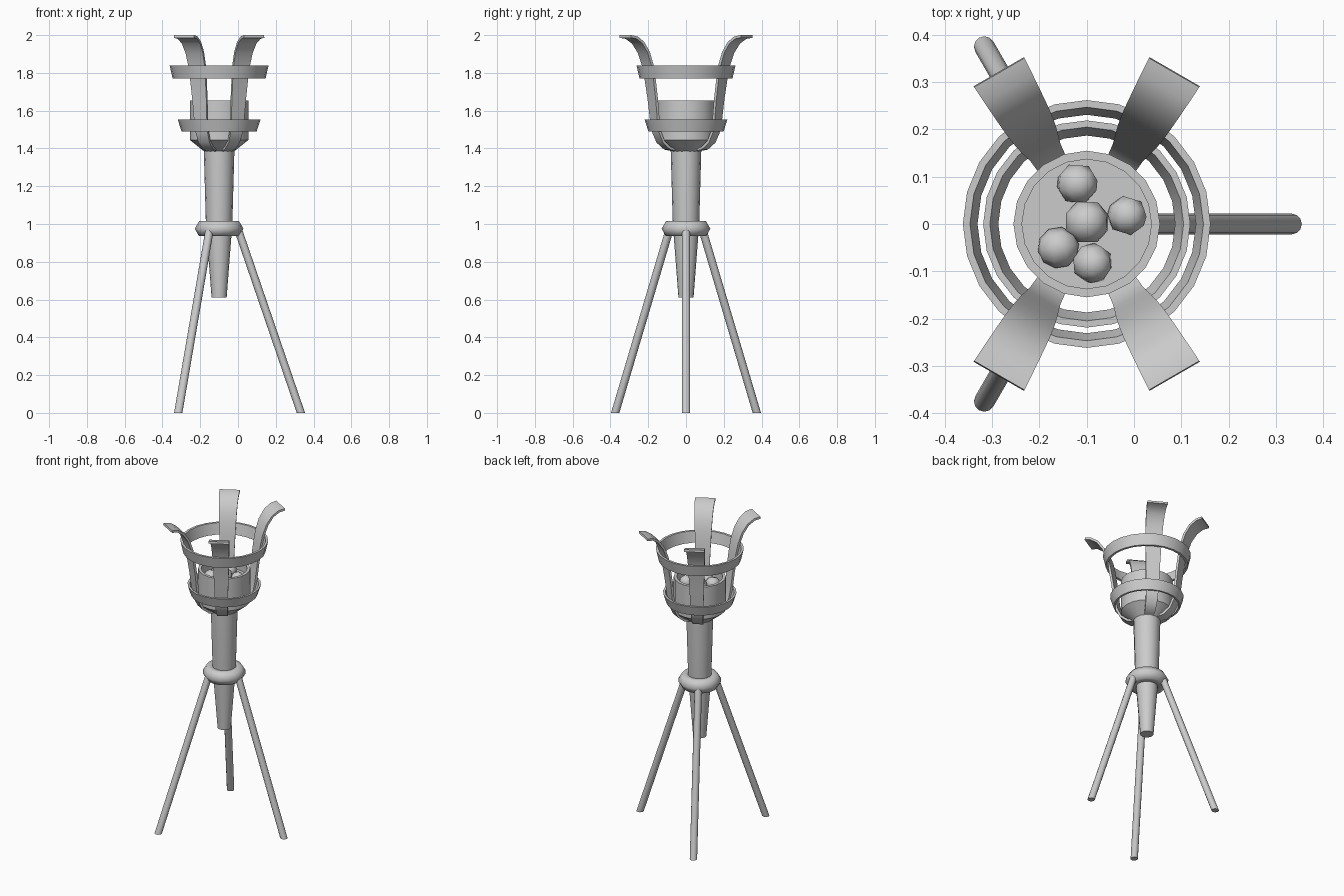
import bpy, bmesh, math, random
from mathutils import Vector, Euler

if "Cube" in bpy.data.objects:
    bpy.data.objects.remove(bpy.data.objects["Cube"])

random.seed(4)
AXIS = Vector((-0.1, 0, 0))   # vertical axis of the brazier


def finish(name, bm, angle=35):
    bmesh.ops.remove_doubles(bm, verts=bm.verts, dist=1e-5)
    bmesh.ops.recalc_face_normals(bm, faces=bm.faces)
    me = bpy.data.meshes.new(name)
    bm.to_mesh(me)
    bm.free()
    ob = bpy.data.objects.new(name, me)
    ob.location = AXIS
    bpy.context.collection.objects.link(ob)
    bpy.ops.object.select_all(action='DESELECT')
    ob.select_set(True)
    bpy.context.view_layer.objects.active = ob
    bpy.ops.object.shade_smooth_by_angle(angle=math.radians(angle))
    return ob


def skin(bm, loops, wrap, caps=False):
    """Bridge equal-length vertex loops with quads."""
    n = len(loops[0])
    pairs = list(zip(loops, loops[1:])) + ([(loops[-1], loops[0])] if wrap else [])
    for a, b in pairs:
        for i in range(n):
            j = (i + 1) % n
            bm.faces.new((a[i], a[j], b[j], b[i]))
    if caps:
        bm.faces.new(loops[0])
        bm.faces.new(loops[-1])


def lathe(name, profile, sides, closed=False, angle=35):
    bm = bmesh.new()
    loops = [[bm.verts.new((r * math.cos(2 * math.pi * i / sides),
                            r * math.sin(2 * math.pi * i / sides), z))
              for i in range(sides)] for r, z in profile]
    skin(bm, loops, closed, caps=not closed)
    return finish(name, bm, angle)


# Tapered shaft
lathe("shaft", [(0.04, 0.61), (0.07, 1.0), (0.081, 1.39)], 16)

# Collar holding the legs
lathe("collar", [(0.083 + 0.046 * math.cos(k * math.pi / 3),
                  0.975 + 0.046 * math.sin(k * math.pi / 3)) for k in range(6)],
      16, closed=True, angle=65)

# Fire bowl with a recessed bed
lathe("fire_bowl", [(0.08, 1.385), (0.155, 1.445), (0.155, 1.655),
                    (0.137, 1.655), (0.137, 1.595)], 20)

# Flared basket hoops
lathe("upper_hoop", [(0.246, 1.77), (0.262, 1.84), (0.247, 1.84), (0.231, 1.77)],
      24, closed=True)
lathe("lower_hoop", [(0.199, 1.49), (0.219, 1.553), (0.205, 1.553), (0.187, 1.49)],
      24, closed=True)

# Tripod legs, cut level at the floor
for k in range(3):
    a = k * 2 * math.pi / 3
    d = Vector((math.cos(a), math.sin(a), 0))
    bm = bmesh.new()
    loops = []
    for r, z in ((0.433, 0), (0.099, 0.975)):
        loops.append([bm.verts.new(d * r + Vector((0.022 * math.cos(t * math.pi / 6),
                                                   0.022 * math.sin(t * math.pi / 6), z)))
                      for t in range(12)])
    skin(bm, loops, False, caps=True)
    finish(f"leg_{k + 1}", bm)

# Curved basket straps: radius, height, width along the outer face
STRAP = [(0.075, 1.387, 0.06), (0.115, 1.394, 0.063), (0.16, 1.43, 0.068),
         (0.186, 1.485, 0.073), (0.198, 1.55, 0.078), (0.21, 1.66, 0.086),
         (0.226, 1.765, 0.094), (0.241, 1.84, 0.1), (0.264, 1.905, 0.106),
         (0.298, 1.955, 0.112), (0.335, 1.98, 0.118), (0.372, 1.986, 0.123)]
for k, deg in enumerate((60, 120, 240, 300)):
    a = math.radians(deg)
    d = Vector((math.cos(a), math.sin(a), 0))
    side = Vector((-math.sin(a), math.cos(a), 0))
    bm = bmesh.new()
    loops = []
    for i, (r, z, w) in enumerate(STRAP):
        p, q = STRAP[max(i - 1, 0)], STRAP[min(i + 1, len(STRAP) - 1)]
        t = Vector((q[0] - p[0], q[1] - p[1])).normalized()
        inner = d * (r - t.y * 0.014) + Vector((0, 0, z + t.x * 0.014))
        outer = d * r + Vector((0, 0, z))
        loops.append([bm.verts.new(v) for v in
                      (outer - side * w / 2, outer + side * w / 2,
                       inner + side * w / 2, inner - side * w / 2)])
    skin(bm, loops, False, caps=True)
    finish(f"basket_strap_{k + 1}", bm)

# Coals on the bed
for k, (x, y, r) in enumerate(((-0.02, 0.085, 0.044), (0, 0.004, 0.048),
                               (0.085, 0.018, 0.042), (-0.06, -0.05, 0.044),
                               (0.012, -0.083, 0.043))):
    bm = bmesh.new()
    bmesh.ops.create_uvsphere(bm, u_segments=8, v_segments=5, radius=r)
    rot = Euler([random.uniform(0, 3) for _ in range(3)]).to_matrix()
    for v in bm.verts:
        v.co = rot @ v.co + Vector((x, y, 1.604))
    finish(f"coal_{k + 1}", bm, 60)
